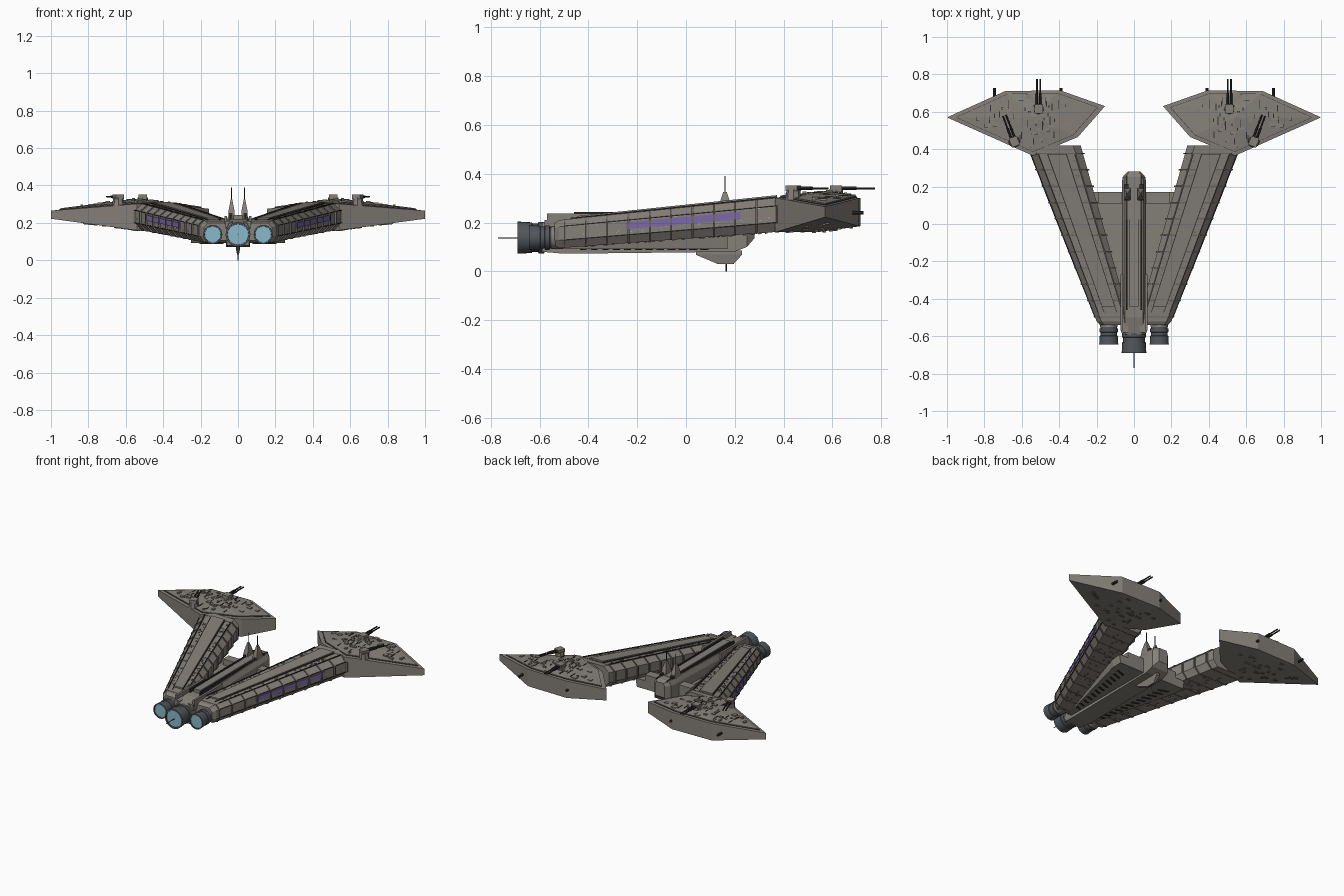
import bpy, bmesh, math, random
from mathutils import Vector, Matrix

random.seed(4)
old = bpy.data.objects.get("Cube")
if old:
    bpy.data.objects.remove(old, do_unlink=True)


def material(name, r, g, b):
    m = bpy.data.materials.new(name)
    m.use_nodes = True
    m.diffuse_color = (r, g, b, 1)
    m.node_tree.nodes["Principled BSDF"].inputs["Base Color"].default_value = (r, g, b, 1)
    return m


HULL = material("hull grey", .235, .215, .19)
TRIM = material("trim grey", .15, .138, .125)
DARK = material("charcoal", .03, .03, .03)
STEEL = material("engine steel", .085, .095, .105)
GLOW = material("engine blue", .25, .48, .6)
PURPLE = material("purple band", .2, .14, .4)
LIGHT = material("window light", .55, .55, .5)


def solid(bm, rings):
    """Skin a list of equal rings and cap both ends."""
    vs = [[bm.verts.new(p) for p in ring] for ring in rings]
    n = len(vs[0])
    for a, b in zip(vs, vs[1:]):
        for i in range(n):
            bm.faces.new((a[i], a[(i + 1) % n], b[(i + 1) % n], b[i]))
    bm.faces.new(vs[0])
    bm.faces.new(vs[-1][::-1])


def finish(name, bm, mat, mirror=True, smooth=False):
    bmesh.ops.recalc_face_normals(bm, faces=bm.faces)
    me = bpy.data.meshes.new(name)
    bm.to_mesh(me)
    bm.free()
    me.materials.append(mat)
    ob = bpy.data.objects.new(name, me)
    bpy.context.collection.objects.link(ob)
    if mirror:
        ob.modifiers.new("Mirror", "MIRROR").use_mirror_merge = False
    if smooth:
        bpy.ops.object.select_all(action="DESELECT")
        ob.select_set(True)
        bpy.context.view_layer.objects.active = ob
        bpy.ops.object.shade_smooth_by_angle(angle=math.radians(35))
    return ob


def box(bm, c, s, turn=0):
    mat = Matrix.Translation(c) @ Matrix.Rotation(turn, 4, "Z") @ Matrix.Diagonal((*s, 1))
    bmesh.ops.create_cube(bm, size=1, matrix=mat)


def rod(bm, a, b, r0, r1=None, n=8):
    """Round bar or cone between two points."""
    a, b = Vector(a), Vector(b)
    q = (b - a).to_track_quat("Z", "Y")
    ring = lambda p, r: [p + q @ Vector((r * math.cos(k * math.tau / n),
                                         r * math.sin(k * math.tau / n), 0)) for k in range(n)]
    solid(bm, [ring(a, r0), ring(b, r0 if r1 is None else r1)])


def lerp(a, b, t):
    return a + (b - a) * t


# Arms: t runs along the arm, u from inner to outer side, h from bottom to top
def arm(t, u, h):
    x = lerp(lerp(.02, .285, t), lerp(.2, .57, t), u)
    return Vector((x, lerp(-.52, .42, t), lerp(lerp(.095, .165, t), lerp(.21, .306, t), h)))


def along(bm, section, t0, t1):
    solid(bm, [[arm(t, u, h) for u, h in section] for t in (t0, t1)])


def bar(bm, u0, u1, h0, h1, t0, t1):
    along(bm, [(u0, h0), (u1, h0), (u1, h1), (u0, h1)], t0, t1)


SECTION = [(.12, 0), (0, .28), (0, .76), (.14, 1), (.86, 1), (1, .76), (1, .28), (.88, 0)]
bm = bmesh.new()
along(bm, SECTION, 0, 1)
solid(bm, [[arm(0, u, h) for u, h in SECTION],
           [arm(0, lerp(.5, u, .8), lerp(.5, h, .8)) - Vector((0, .02, 0)) for u, h in SECTION]])
finish("arm", bm, HULL)

bm = bmesh.new()
rib = [(lerp(.5, u, 1.07), lerp(.48, h, 1.02)) for u, h in SECTION]
for k in range(11):
    along(bm, rib, .02 + k * .093, .028 + k * .093)
finish("arm_ribs", bm, TRIM)

bm = bmesh.new()
bar(bm, .33, .67, .95, 1.08, .08, .95)
finish("arm_top_strip", bm, HULL)

bm = bmesh.new()
for u in (.15, .31, .67, .84):
    bar(bm, u, u + .02, .95, 1.04, .05, .95)
for h in (.27, .75):
    bar(bm, .99, 1.015, h, h + .025, .02, .97)
finish("arm_grooves", bm, DARK)

bm = bmesh.new()
bar(bm, .99, 1.02, .47, .69, .29, .79)
finish("arm_purple_band", bm, PURPLE)

bm = bmesh.new()
for k in range(36):
    t, h = random.uniform(.03, .95), random.choice((.36, .42, .72))
    bar(bm, .99, 1.012, h, h + .025, t, t + .004)
finish("arm_windows", bm, LIGHT)

bm = bmesh.new()
for k in range(45):
    t, u = random.uniform(.08, .93), random.choice((.2, .25, .72, .77))
    bar(bm, u, u + .03, .95, 1.03, t, t + .008)
    t = random.uniform(.1, .9)
    u = random.uniform(.15, .8)
    bar(bm, u, u + .04, -.03, .05, t, t + .012)
finish("arm_surface_details", bm, TRIM)

# Heads: outline corners as x, y, low z, high z
HEAD = [(1, .57, .222, .265), (.69, .71, .185, .3), (.396, .715, .185, .3),
        (.155, .63, .2, .275), (.3, .465, .175, .295), (.54, .365, .16, .302)]
TOP, LOW = Vector((.54, .57, .322)), Vector((.54, .55, .162))
upper = [Vector((x, y, b)) for x, y, a, b in HEAD]
lower = [Vector((x, y, a)) for x, y, a, b in HEAD]


def shell(bm, lo, hi, lo_mid, hi_mid):
    lv, hv = [bm.verts.new(p) for p in lo], [bm.verts.new(p) for p in hi]
    lc, hc = bm.verts.new(lo_mid), bm.verts.new(hi_mid)
    for i in range(len(lo)):
        j = (i + 1) % len(lo)
        bm.faces.new((lv[i], lv[j], hv[j], hv[i]))
        bm.faces.new((hv[i], hv[j], hc))
        bm.faces.new((lv[j], lv[i], lc))


bm = bmesh.new()
shell(bm, lower, upper, LOW, TOP)
finish("head", bm, HULL)

for name, scale, lift, mat in (("head_plate_seam", .9, .003, DARK), ("head_plate", .89, .007, HULL)):
    up = Vector((0, 0, lift))
    ring = [TOP.lerp(p, scale) for p in upper]
    bm = bmesh.new()
    shell(bm, ring, [p + up for p in ring], TOP, TOP + up)
    finish(name, bm, mat)


def on_head(ring, mid, reach):
    i = random.randrange(6)
    return mid.lerp(ring[i].lerp(ring[(i + 1) % 6], random.random()), random.uniform(.1, reach))


blocks, lines, under = bmesh.new(), bmesh.new(), bmesh.new()
for k in range(40):
    box(blocks, on_head(upper, TOP, .8),
        (random.uniform(.01, .035), random.uniform(.01, .03), random.uniform(.018, .03)))
    if k < 28:
        box(lines, on_head(upper, TOP, .75), (.005, random.uniform(.015, .05), .019))
        box(under, on_head(lower, LOW, .8), (random.uniform(.01, .04), .015, .01))
finish("head_blocks", blocks, HULL)
finish("head_panel_lines", lines, DARK)
finish("head_underside_blocks", under, TRIM)

# Turrets with twin barrels
base, guns = bmesh.new(), bmesh.new()
for x, y, turn, length in ((.51, .615, 0, .15), (.64, .44, -.36, .14)):
    rod(base, (x, y, .29), (x, y, .335), .032, .028, 8)
    box(base, (x, y, .34), (.045, .05, .022), turn)
    rot = Matrix.Rotation(turn, 3, "Z")
    for side in (-.009, .009):
        a = Vector((x, y, .34)) + rot @ Vector((side, .01, 0))
        rod(guns, a, a + rot @ Vector((0, length, 0)), .0045)
        rod(guns, a, a + rot @ Vector((0, length * .5, 0)), .007)
finish("turret_bases", base, HULL)
finish("turret_barrels", guns, DARK)

bm = bmesh.new()
for x in (.745, .39):
    rod(bm, (x, .67, .24), (x, .727, .24), .008)
finish("head_rear_lamps", bm, DARK)

# Central hull, delta deck and cross bar
bm = bmesh.new()
solid(bm, [[(-w, y, a), (w, y, a), (w, y, lerp(a, b, .8)), (w * .75, y, b),
            (-w * .75, y, b), (-w, y, lerp(a, b, .8))]
           for y, w, a, b in ((-.59, .06, .08, .2), (-.5, .065, .072, .22), (.2, .065, .08, .24),
                              (.25, .062, .1, .24), (.28, .035, .135, .23))])
finish("central_hull", bm, HULL, False)

bm = bmesh.new()
solid(bm, [[(-w, y, .092), (w, y, .092), (w + .01, y, b), (-w - .01, y, b)]
           for y, w, b in ((-.52, .09, .13), (.1, .25, .15), (.17, .25, .15))])
box(bm, (0, .14, .165), (.38, .06, .05))
finish("delta_deck", bm, HULL, False)

bm = bmesh.new()
for k in range(12):
    y = -.42 + k * .045
    box(bm, (.095 + k * .007, y, .092), (.035 + k * .003, .013, .008), .35)
finish("underside_vents", bm, DARK)

bm = bmesh.new()
box(bm, (.066, -.42, .215), (.014, .3, .045))
box(bm, (.05, -.55, .19), (.04, .06, .04))
finish("spine_rails", bm, HULL)

bm = bmesh.new()
box(bm, (.038, -.1, .228), (.008, .72, .03))
box(bm, (.04, .17, .242), (.02, .09, .02))
finish("spine_grooves", bm, DARK)

bm = bmesh.new()
box(bm, (0, -.12, .232), (.05, .64, .022))
finish("spine_ridge", bm, HULL, False)

# Masts above, fin below
bm = bmesh.new()
solid(bm, [[(.035 - w, .16 - d, z), (.035 + w, .16 - d, z), (.035 + w, .16 + d, z), (.035 - w, .16 + d, z)]
           for w, d, z in ((.017, .035, .23), (.015, .026, .27), (.004, .007, .325))])
finish("mast_towers", bm, HULL)

bm = bmesh.new()
rod(bm, (.035, .16, .32), (.035, .16, .39), .0025)
finish("mast_antennas", bm, DARK)

bm = bmesh.new()
solid(bm, [[(-w, a, z), (w, a, z), (w, b, z), (-w, b, z)]
           for w, a, b, z in ((.012, .04, .23, .085), (.012, .04, .23, .068), (.005, .13, .195, .03))])
finish("belly_fin", bm, HULL, False)

bm = bmesh.new()
rod(bm, (0, .165, .035), (0, .165, 0), .0025)
rod(bm, (0, -.67, .137), (0, -.77, .137), .002)
finish("probes", bm, DARK, False)

# Engines: profile as distance behind the mount and radius
NOZZLE = [(0, .85), (.05, .88), (.052, .98), (.075, .98), (.077, .88), (.1, .88),
          (.102, .95), (.16, 1), (.16, .85), (.15, .83)]
for name, x, r, start, stretch in (("centre_engine", 0, .066, -.53, 1), ("side_engine", .135, .051, -.52, .77)):
    bm, bands, disc = bmesh.new(), bmesh.new(), bmesh.new()
    n = 28
    circle = lambda d, s: [(x + r * s * math.cos(k * math.tau / n), start - d * stretch,
                            .138 + r * s * math.sin(k * math.tau / n)) for k in range(n)]
    solid(bm, [circle(d, s) for d, s in NOZZLE])
    solid(bands, [circle(d, s) for d, s in ((-.02, .9), (.04, .93))])
    solid(disc, [circle(d, .84) for d in (.148, .154)])
    finish(name + "_nozzle", bm, STEEL, x > 0, True)
    finish(name + "_mount", bands, HULL, x > 0, True)
    finish(name + "_glow", disc, GLOW, x > 0)
